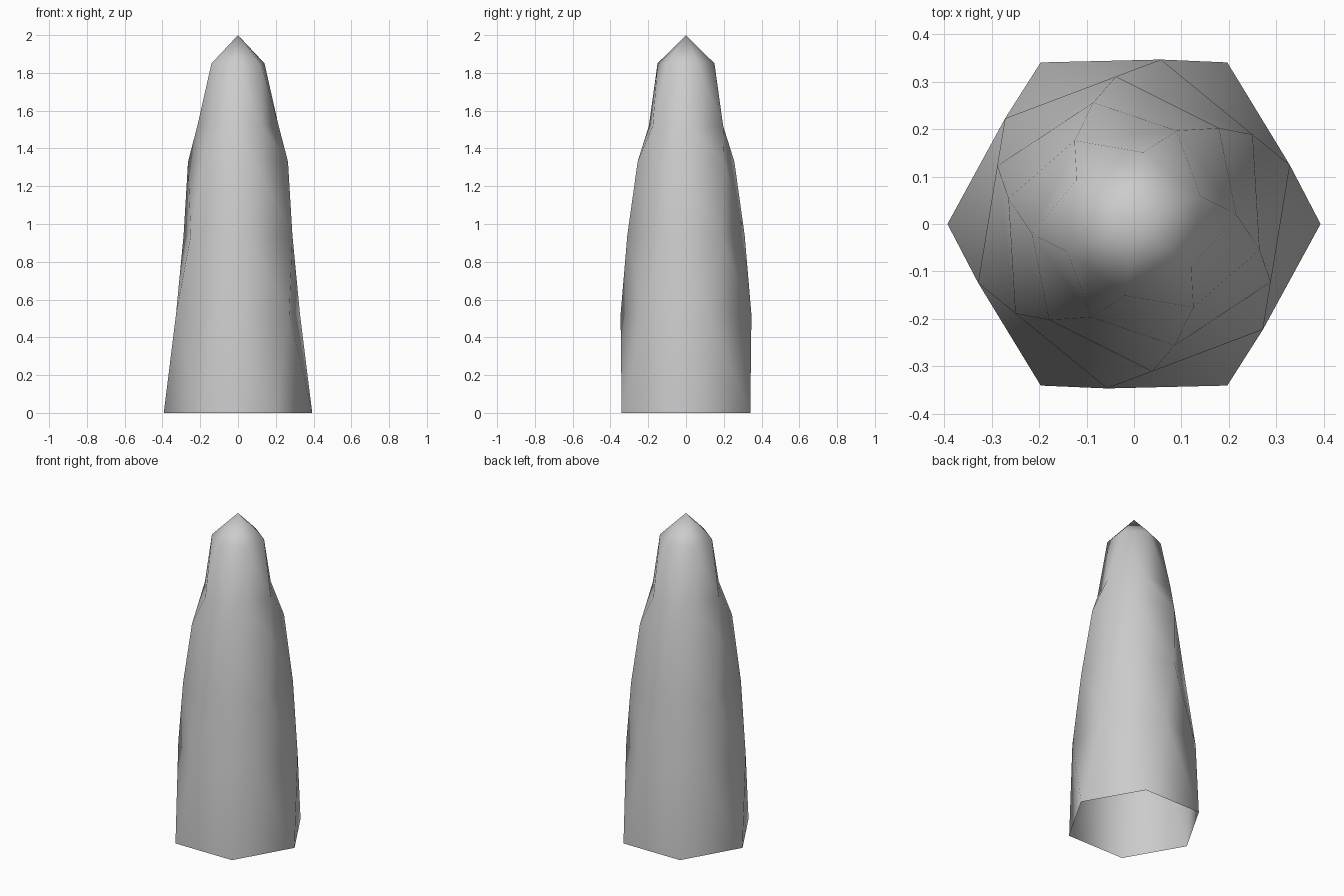
import bpy, bmesh
from math import sin, cos, radians

cube = bpy.data.objects.get("Cube")
if cube:
    bpy.data.objects.remove(cube, do_unlink=True)

# Plain grey stone
stone = bpy.data.materials.new("grey stone")
stone.use_nodes = True
GREY = (0.6, 0.6, 0.6, 1)
stone.diffuse_color = GREY
stone.node_tree.nodes["Principled BSDF"].inputs["Base Color"].default_value = GREY

# Twisting hexagonal rings: radius, height, twist in degrees
SIDES = 6
RINGS = [(0.393, 0, 0), (0.351, 0.52, 20.7), (0.313, 0.94, 37),
         (0.27, 1.33, 48.5), (0.216, 1.52, 65.5), (0.152, 1.85, 82.5)]

bm = bmesh.new()
rings = []
for radius, z, twist in RINGS:
    angles = [radians(twist + i * 360 / SIDES) for i in range(SIDES)]
    rings.append([bm.verts.new((radius * cos(a), radius * sin(a), z)) for a in angles])

# Side walls, split along the outward fold; the base stays open
for low, high in zip(rings, rings[1:]):
    for i in range(SIDES):
        j = (i + 1) % SIDES
        bm.faces.new((low[i], low[j], high[i]))
        bm.faces.new((low[j], high[j], high[i]))

# Pointed tip
tip = bm.verts.new((0, 0, 2))
for i in range(SIDES):
    bm.faces.new((rings[-1][i], rings[-1][(i + 1) % SIDES], tip))

for face in bm.faces:
    face.smooth = True
mesh = bpy.data.meshes.new("crystal_spire")
bm.to_mesh(mesh)
bm.free()
mesh.materials.append(stone)
spire = bpy.data.objects.new("crystal_spire", mesh)
bpy.context.collection.objects.link(spire)
